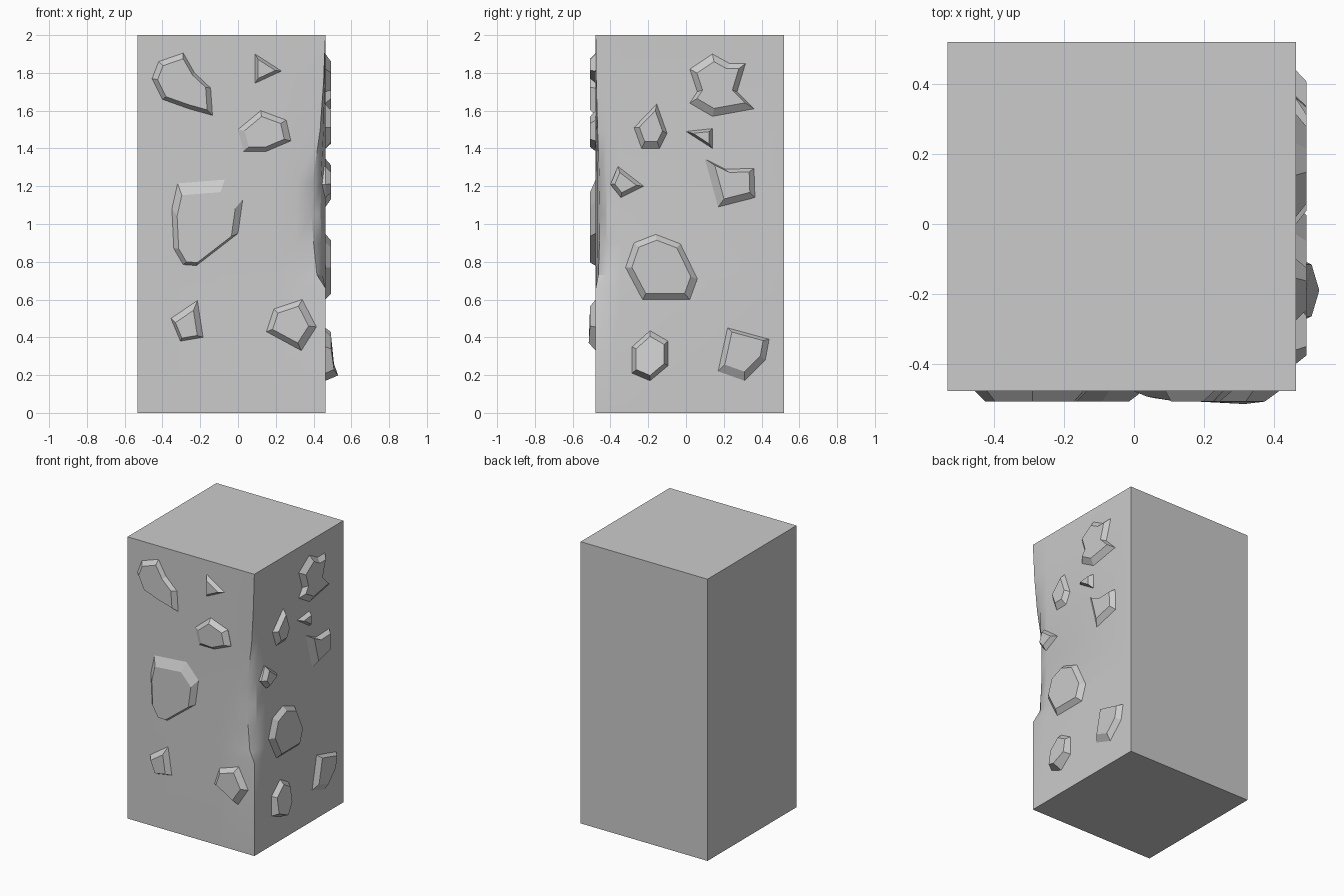
import bpy, bmesh, math

if "Cube" in bpy.data.objects:
    bpy.data.objects.remove(bpy.data.objects["Cube"])

X0, X1, Y0, Y1 = -0.533, 0.463, -0.478, 0.52


def finish(bm, name):
    bmesh.ops.recalc_face_normals(bm, faces=bm.faces)
    me = bpy.data.meshes.new(name)
    bm.to_mesh(me)
    bm.free()
    ob = bpy.data.objects.new(name, me)
    bpy.context.collection.objects.link(ob)
    return ob


# Pillar block: stacked cross-sections, front right edge worn inwards (z, dx, dy)
wear = [(0, 0, 0), (0.66, 0, 0), (0.73, 0.045, 0.014), (0.9, 0.063, 0.02), (1.05, 0.073, 0.022),
        (1.22, 0.068, 0.02), (1.5, 0.028, 0.01), (1.75, 0.01, 0.003), (2, 0, 0)]
bm = bmesh.new()
rings = []
for z, dx, dy in wear:
    pts = [(X0, Y1), (X0, Y0), (0.2, Y0), (0.31, Y0 + dy * 0.35), (X1 - dx, Y0 + dy),
           (X1 - dx * 0.35, -0.42), (X1, -0.34), (X1, Y1)]
    rings.append([bm.verts.new((x, y, z)) for x, y in pts])
for a, b in zip(rings, rings[1:]):
    for i in range(len(a)):
        j = (i + 1) % len(a)
        bm.faces.new((a[i], a[j], b[j], b[i]))
bm.faces.new(rings[0])
bm.faces.new(rings[-1])
block = finish(bm, "pillar_block")
bpy.context.view_layer.objects.active = block
block.select_set(True)
bpy.ops.object.shade_smooth_by_angle(angle=math.radians(30))


def front(u, v, h):
    return (u, Y0 - h, v)


def right(u, v, h):
    return (X1 + h, u, v)


# Raised stone chip: outline on the wall, smaller shifted top, optional taller corners
def chip(name, place, outline, inset=0.78, shift=(0, 0), height=0.03, tips={}, sink=0.03):
    bm = bmesh.new()
    n = len(outline)
    cu = sum(p[0] for p in outline) / n
    cv = sum(p[1] for p in outline) / n
    root = [bm.verts.new(place(u, v, -sink)) for u, v in outline]
    base = [bm.verts.new(place(u, v, 0)) for u, v in outline]
    top = []
    for i, (u, v) in enumerate(outline):
        tu, tv = cu + (u - cu) * inset + shift[0], cv + (v - cv) * inset + shift[1]
        top.append(bm.verts.new(place(tu, tv, tips.get(i, height))))
    for a, b in ((root, base), (base, top)):
        for i in range(n):
            j = (i + 1) % n
            bm.faces.new((a[i], a[j], b[j], b[i]))
    bm.faces.new(root)
    bm.faces.new(top)
    finish(bm, name)


# Chips on the front wall (x, z)
chip("front_chip_top_left", front, [(-.455, 1.77), (-.42, 1.86), (-.29, 1.905), (-.23, 1.8),
     (-.145, 1.72), (-.135, 1.575), (-.26, 1.61), (-.4, 1.66)], 0.82)
chip("front_chip_triangle", front, [(.09, 1.9), (.23, 1.81), (.09, 1.745)], 0.65)
chip("front_chip_upper", front, [(0, 1.5), (.12, 1.6), (.255, 1.55), (.28, 1.44), (.15, 1.385),
     (.03, 1.385)], 0.75, (0, 0), tips={0: .015, 5: .02})
chip("front_chip_large", front, [(-.35, 1.08), (-.32, 1.215), (-.07, 1.235), (.025, 1.13),
     (0, .95), (-.22, .78), (-.29, .785), (-.34, .87)], 0.82, (0, -.025))
chip("front_chip_low_left", front, [(-.355, .5), (-.215, .595), (-.185, .4), (-.305, .38)],
     0.68, (-.005, -.012))
chip("front_chip_low_right", front, [(.15, .43), (.19, .55), (.34, .6), (.415, .455),
     (.335, .33)], 0.72, (-.005, 0), tips={4: .037})

# Chips on the right wall (y, z)
chip("right_chip_top", right, [(.02, 1.82), (.14, 1.9), (.23, 1.85), (.315, 1.85), (.27, 1.7),
     (.36, 1.61), (.14, 1.57), (.02, 1.64), (.06, 1.7)], 0.75)
chip("right_chip_upper", right, [(-.275, 1.51), (-.155, 1.635), (-.1, 1.48), (-.14, 1.4),
     (-.235, 1.4)], 0.7, (0, .01))
chip("right_chip_triangle", right, [(0, 1.49), (.14, 1.505), (.14, 1.4)], 0.6)
chip("right_chip_back", right, [(.1, 1.345), (.21, 1.29), (.36, 1.295), (.365, 1.14),
     (.17, 1.09)], 0.7, (.01, 0))
chip("right_chip_small", right, [(-.4, 1.21), (-.36, 1.305), (-.225, 1.2), (-.345, 1.14)], 0.65)
chip("right_chip_large", right, [(-.32, .77), (-.275, .9), (-.16, .945), (-.03, .895),
     (.06, .71), (.02, .6), (-.23, .6)], 0.82)
chip("right_chip_pointed", right, [(-.285, .35), (-.19, .435), (-.095, .38), (-.095, .25),
     (-.19, .17), (-.285, .21)], 0.78, tips={3: .045, 4: .067, 5: .045})
chip("right_chip_low_back", right, [(.17, .22), (.22, .45), (.44, .39), (.42, .28),
     (.31, .17)], 0.75, (0, .015))
